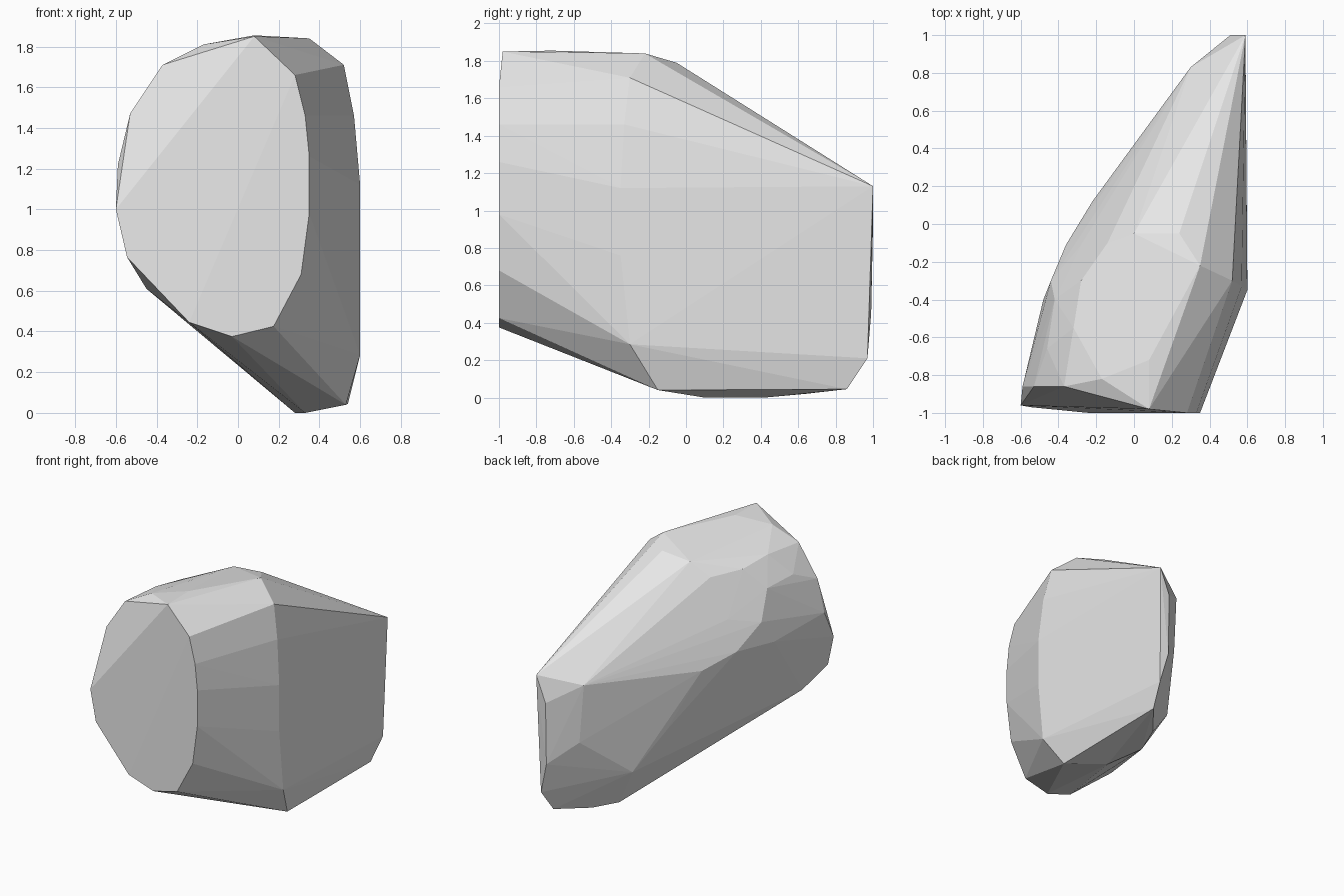
import bpy
import bmesh
from math import radians
from mathutils import Vector

# Remove the default cube only
default_cube = bpy.data.objects.get("Cube")
if default_cube:
    bpy.data.objects.remove(default_cube, do_unlink=True)

UNIT = 0.01  # corner positions below are in hundredths


def make_material(name, colour):
    """Plain flat material, identical in viewport and render."""
    material = bpy.data.materials.new(name)
    material.use_nodes = True
    material.diffuse_color = colour
    shader = material.node_tree.nodes["Principled BSDF"]
    shader.inputs["Base Color"].default_value = colour
    return material


def on_plane(y, outline):
    """Place an (x, z) outline on a plane of constant depth."""
    return [(x, y, z) for x, z in outline]


# Flat broken front: the outline of the cut
front_cut = on_plane(-100, [(28, 166), (33, 146), (35, 126), (35, 98),
                            (31, 68), (17.5, 42.5), (-3, 37.5), (-24, 44.5)])

# Bevelled corner between the front cut and the narrow side
front_corner = [(8, -98, 185), (-37, -86, 171), (-53, -86, 147),
                (-59, -86, 122), (-60, -96, 100), (-54.5, -97, 76.5),
                (-45, -79, 61)]

# Ridge where the front slope meets the broad flat side
side_ridge = [(35, -22, 184), (52, -30, 171), (57, -33, 146),
              (60, -35, 112), (60, -35, 76), (60, -30, 28.5), (53, -15, 4)]

# Narrow back edge, from the pointed tip down to the foot
back_edge = [(59, 100, 113), (51, 100, 93), (51, 99, 45), (57, 97, 21),
             (54, 86, 4.5), (30, 83, 106), (33, 84, 61), (35, 75, 29)]

# Small base the stone stands on
base = [(33, 10, 0), (28, 42, 0), (36, 64, 2)]

# Rounded crown
crown = [(8, -72, 185.5), (-17, -82, 181), (24, -5, 179), (0, -5, 177),
         (-14, -10, 166.5), (-28, -30, 169), (-32, -55, 172)]

# Bulging slanted back
back_bulge = [(-46, -66, 156), (-42, -40, 154), (-44, -30, 132),
              (-48, -40, 114), (-36, -11, 114), (-28, -11, 137),
              (-22, 12, 104), (-5, 30, 61), (11, 50, 31)]


def build_rock(name, corner_groups, material):
    """Wrap the corner groups in one faceted convex skin."""
    bm = bmesh.new()
    for group in corner_groups:
        for corner in group:
            bm.verts.new(Vector(corner) * UNIT)
    bmesh.ops.convex_hull(bm, input=bm.verts)

    # Drop corners that fall inside the skin, then merge coplanar triangles
    loose = [v for v in bm.verts if not v.link_faces]
    bmesh.ops.delete(bm, geom=loose, context="VERTS")
    bmesh.ops.dissolve_limit(bm, angle_limit=radians(0.5),
                             verts=bm.verts, edges=bm.edges)
    bmesh.ops.recalc_face_normals(bm, faces=bm.faces)
    for face in bm.faces:
        face.smooth = False

    mesh = bpy.data.meshes.new(name)
    bm.to_mesh(mesh)
    bm.free()
    mesh.materials.append(material)
    rock = bpy.data.objects.new(name, mesh)
    bpy.context.collection.objects.link(rock)
    return rock


stone_grey = make_material("stone_grey", (0.8, 0.8, 0.8, 1))
build_rock("rock", [front_cut, front_corner, side_ridge, back_edge,
                    base, crown, back_bulge], stone_grey)
